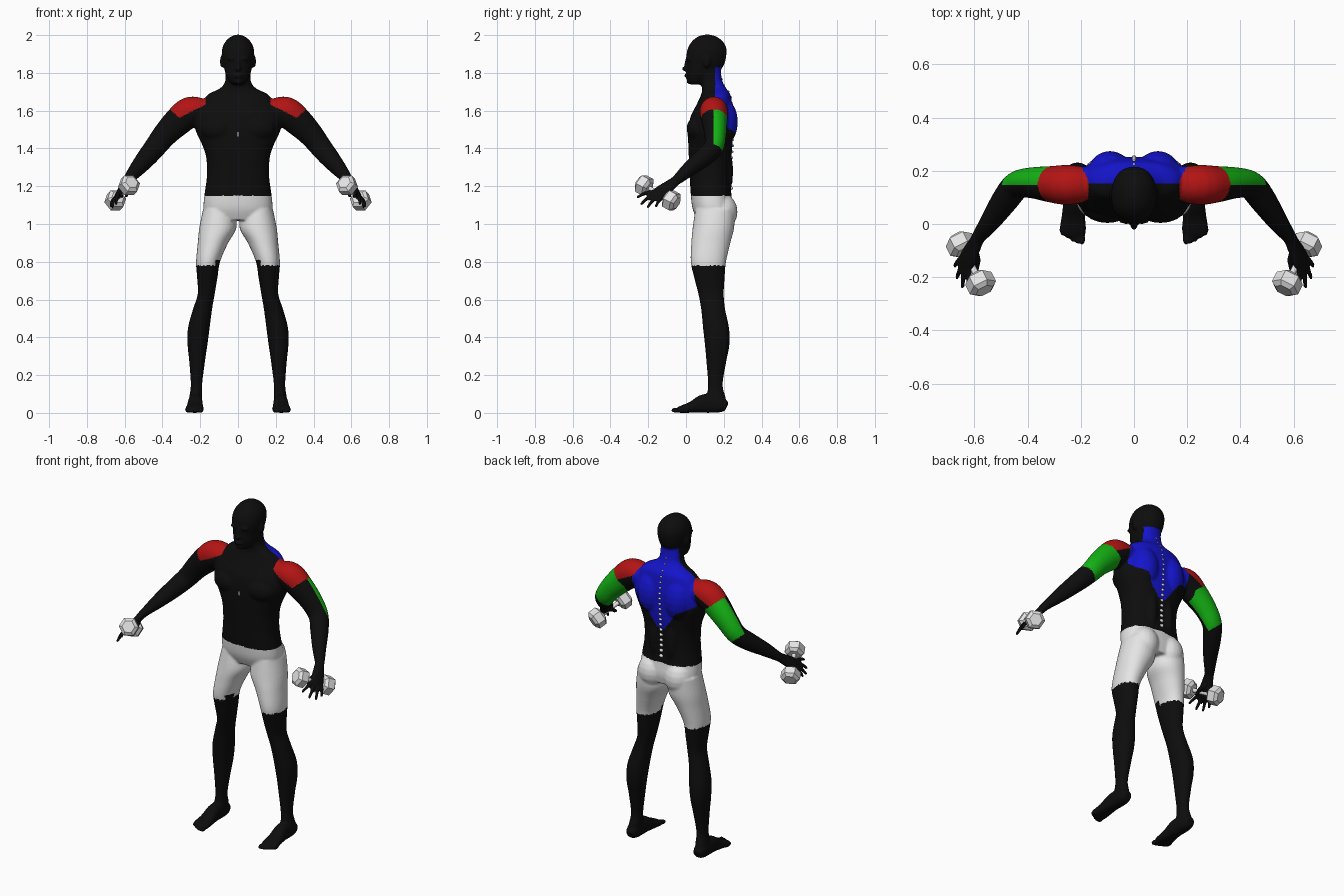
import bpy, bmesh, math
from mathutils import Vector, Matrix

cube = bpy.data.objects.get("Cube")
if cube:
    bpy.data.objects.remove(cube, do_unlink=True)


def material(name, color):
    m = bpy.data.materials.new(name)
    m.use_nodes = True
    m.diffuse_color = (*color, 1)
    bsdf = m.node_tree.nodes["Principled BSDF"]
    bsdf.inputs["Base Color"].default_value = (*color, 1)
    bsdf.inputs["Roughness"].default_value = 0.6
    return m


BLACK = material("black skin", (.004, .004, .004))
WHITE = material("white", (.78, .78, .78))
RED = material("red deltoid", (.45, .007, .007))
GREEN = material("green triceps", (.007, .45, .007))
BLUE = material("blue trapezius", (.007, .007, .6))


def make_object(name, bm, mats, smooth=True):
    bmesh.ops.recalc_face_normals(bm, faces=bm.faces)
    for f in bm.faces:
        f.smooth = smooth
    mesh = bpy.data.meshes.new(name)
    bm.to_mesh(mesh)
    bm.free()
    for m in mats:
        mesh.materials.append(m)
    obj = bpy.data.objects.new(name, mesh)
    bpy.context.collection.objects.link(obj)
    return obj


def spline(rows, steps):
    """Smooth in-between rows through the given ones."""
    rows = [Vector(r) for r in rows]
    out = []
    for i in range(len(rows) - 1):
        p, q = rows[i], rows[i + 1]
        a, b = rows[max(i - 1, 0)], rows[min(i + 2, len(rows) - 1)]
        for k in range(steps):
            t = k / steps
            out.append(0.5 * (2 * p + (q - a) * t + (2 * a - 5 * p + 4 * q - b) * t * t
                              + (3 * p - a - 3 * q + b) * t ** 3))
    return out + [rows[-1]]


def loft(bm, rows, hint=None, sides=28, steps=4, power=2.0, flip=1):
    """Skin rings (x, y, z, half width, half depth); rings are level unless a hint is given."""
    rows = spline([(r[0] * flip, *r[1:]) for r in rows], steps)
    if hint:
        hint = Vector((hint[0] * flip, hint[1], hint[2]))
    rings = []
    for i, r in enumerate(rows):
        u, v = Vector((1, 0, 0)), Vector((0, 1, 0))
        if hint:
            t = (rows[min(i + 1, len(rows) - 1)] - rows[max(i - 1, 0)])
            t = Vector(t[:3]).normalized()
            v = (hint - t * hint.dot(t)).normalized()
            u = v.cross(t)
        ring = []
        for k in range(sides):
            c, s = (f(math.tau * k / sides) for f in (math.cos, math.sin))
            c, s = (math.copysign(abs(w) ** (2 / power), w) for w in (c, s))
            ring.append(bm.verts.new(Vector(r[:3]) + u * (c * r[3]) + v * (s * r[4])))
        rings.append(ring)
    for lo, hi in zip(rings, rings[1:]):
        for k in range(sides):
            j = (k + 1) % sides
            bm.faces.new((lo[k], lo[j], hi[j], hi[k]))
    bm.faces.new(rings[0])
    bm.faces.new(rings[-1])


def level(z, x0, x1, y0, y1):
    return ((x0 + x1) / 2, (y0 + y1) / 2, z, (x1 - x0) / 2, (y1 - y0) / 2)


def blob(bm, center, radii, flip=1, segments=20):
    center = Vector((center[0] * flip, *center[1:]))
    bmesh.ops.create_uvsphere(bm, u_segments=segments, v_segments=segments // 2, radius=1,
                              matrix=Matrix.Translation(center) @ Matrix.Diagonal((*radii, 1)))


body = bmesh.new()

# Torso and neck
torso = [(1.02, .16, .06, .24), (1.08, .182, .035, .25), (1.16, .177, .025, .24),
         (1.25, .165, .02, .235), (1.35, .168, .015, .24), (1.42, .19, .012, .246),
         (1.5, .226, .012, .25), (1.57, .23, .025, .252), (1.63, .2, .055, .245),
         (1.685, .16, .08, .235), (1.715, .1, .085, .215), (1.75, .069, .078, .195),
         (1.8, .066, .07, .185), (1.86, .06, .07, .18)]
loft(body, [level(z, -w, w, f, b) for z, w, f, b in torso], power=2.4, sides=40)

# Head and face
head = [(1.738, .025, .025, .08), (1.752, .042, .01, .11), (1.79, .064, .003, .16),
        (1.84, .076, .004, .2), (1.89, .085, .002, .213), (1.93, .083, .01, .214),
        (1.965, .067, .03, .196), (1.99, .04, .06, .165), (2.002, .012, .095, .13)]
loft(body, [level(z, -w, w, f, b) for z, w, f, b in head], power=2.2, sides=36)
blob(body, (0, -.001, 1.822), (.016, .022, .013))
blob(body, (0, .004, 1.848), (.01, .012, .035))
blob(body, (0, .006, 1.785), (.025, .015, .013))
blob(body, (0, .018, 1.755), (.022, .016, .014))

leg = [(1.08, .02, .185, .05, .26), (.98, .008, .205, .035, .255), (.9, .052, .213, .028, .235),
       (.8, .095, .222, .025, .212), (.72, .108, .217, .042, .205), (.63, .123, .213, .065, .2),
       (.55, .137, .238, .08, .207), (.45, .15, .265, .09, .228), (.36, .162, .267, .1, .23),
       (.27, .175, .258, .108, .213), (.15, .19, .25, .117, .194), (.08, .19, .258, .11, .21),
       (.02, .195, .258, .12, .21)]
foot = [(.226, .215, .03, .025, .025), (.226, .18, .043, .037, .042), (.226, .1, .05, .038, .05),
        (.228, .03, .03, .044, .03), (.23, -.02, .02, .05, .02), (.231, -.045, .014, .046, .014)]
upper_limb = [(.17, .15, 1.6, .06, .065), (.25, .147, 1.595, .08, .075),
              (.315, .15, 1.545, .077, .068), (.385, .155, 1.475, .066, .058),
              (.44, .145, 1.405, .058, .052), (.485, .09, 1.35, .052, .05),
              (.54, .01, 1.285, .04, .038), (.585, -.05, 1.232, .026, .027),
              (.6, -.08, 1.21, .022, .025)]
palm = [(.585, -.05, 1.232, .022, .026), (.605, -.09, 1.2, .021, .035),
        (.625, -.13, 1.168, .018, .044), (.637, -.16, 1.145, .013, .04)]
finger_tips = [(.612, -.26, 1.14), (.645, -.24, 1.103), (.666, -.205, 1.086), (.675, -.16, 1.09)]
grip = Vector((.07, .15, -.08)).normalized()

for side in (1, -1):
    # Leg, foot and toes
    loft(body, [level(*r) for r in leg], flip=side, power=2.1)
    loft(body, foot, hint=(0, 0, 1), flip=side, power=2.5)
    for k in range(5):
        r = .014 - .0016 * k
        blob(body, (.194 + .019 * k, -.058 + .0025 * k * k, r), (r * .85, .022, r), side, 12)
    # Muscle masses: buttock, chest, shoulder blade, lower back
    blob(body, (.088, .185, 1.065), (.085, .088, .1), side)
    blob(body, (.1, .08, 1.505), (.105, .077, .075), side)
    blob(body, (.09, .19, 1.54), (.085, .085, .13), side)
    blob(body, (.055, .19, 1.28), (.045, .06, .16), side)
    # Ear and brow
    blob(body, (.084, .11, 1.86), (.012, .02, .034), side, 14)
    blob(body, (.03, .012, 1.876), (.03, .013, .01), side, 14)
    # Arm, palm, fingers and thumb
    loft(body, upper_limb, hint=(0, 1, 0), flip=side)
    loft(body, palm, hint=tuple(grip), flip=side, sides=20)
    for k, tip in enumerate(finger_tips):
        base = Vector((.63, -.145, 1.157)) + grip * (k - 1.5) * .021
        tip = Vector(tip)
        mid = (base + tip) / 2 + Vector((.006, -.004, .006))
        loft(body, [(*base, .011, .011), (*mid, .0105, .0105), (*tip, .008, .008)],
             hint=(0, 0, 1), flip=side, sides=10)
    loft(body, [(.6, -.095, 1.19, .014, .014), (.588, -.135, 1.17, .012, .012),
                (.592, -.175, 1.145, .009, .009)], hint=(0, 0, 1), flip=side, sides=10)

# Fuse all body parts into one smooth skin
figure = make_object("body", body, [BLACK, WHITE, RED, GREEN, BLUE])
remesh = figure.modifiers.new("fuse", "REMESH")
remesh.mode = "VOXEL"
remesh.voxel_size = .0065
relax = figure.modifiers.new("relax", "SMOOTH")
relax.factor = .5
relax.iterations = 5
bpy.context.view_layer.update()
skin = bpy.data.meshes.new_from_object(figure.evaluated_get(bpy.context.evaluated_depsgraph_get()))
figure.modifiers.clear()
figure.data = skin
skin.name = "body"
skin.materials.clear()
for m in (BLACK, WHITE, RED, GREEN, BLUE):
    skin.materials.append(m)


def region(c):
    """Material slot by place on the body."""
    x, y, z = abs(c.x), c.y, c.z
    along = (x - .2) * .65 - (z - 1.6) * .76
    hem = .81 if x < .12 and y < .1 else .78
    if hem < z < 1.15 and x < .26 and y > -.01:
        return 1
    if x > .17 + max(0, y - .16) * .5 and z > 1.635 - (x - .17) * .53 and along < .1:
        return 2
    if x > .27 and y > .147 and .1 <= along < .33:
        return 3
    if 1.36 < z < 1.83 and y > .155:
        reach = .025 + (z - 1.36) * .7 if z < 1.48 else min(.21, .11 + (z - 1.48) * 2.2)
        if x < reach:
            return 4
    return 0


for p in skin.polygons:
    p.material_index = region(p.center)
    p.use_smooth = True
bpy.context.view_layer.update()

# Spine bumps and breastbone mark, set on the skin surface
spine = bmesh.new()
for k in range(19):
    z = 1.19 + .032 * k
    hit, spot, _, _ = figure.ray_cast(Vector((0, 1, z)), Vector((0, -1, 0)))
    if hit:
        size = 1.1 - .035 * k
        blob(spine, (0, spot.y, z), (.012 * size, .01 * size, .009 * size), segments=10)
make_object("spine", spine, [WHITE])
hit, spot, _, _ = figure.ray_cast(Vector((0, -1, 1.475)), Vector((0, 1, 0)))
if hit:
    mark = bmesh.new()
    bmesh.ops.create_cube(mark, size=1, matrix=Matrix.Translation(spot)
                          @ Matrix.Diagonal((.007, .006, .022, 1)))
    make_object("breastbone_mark", mark, [WHITE], False)

# Dumbbells: two chamfered six-sided weights on a bar
ends = Vector((.577, -.222, 1.205)), Vector((.65, -.077, 1.125))
for side, label in ((1, "left"), (-1, "right")):
    bell = bmesh.new()
    axis = (ends[1] - ends[0]).normalized()
    for end in ends:
        profile = ((-.036, .036), (-.022, .055), (.022, .055), (.036, .036))
        loft(bell, [(*(end + axis * d), r, r) for d, r in profile],
             hint=(0, 0, 1), sides=6, steps=1, flip=side)
    loft(bell, [(*end, .012, .012) for end in ends], hint=(0, 0, 1), sides=12, steps=1, flip=side)
    make_object(label + "_dumbbell", bell, [WHITE], False)
